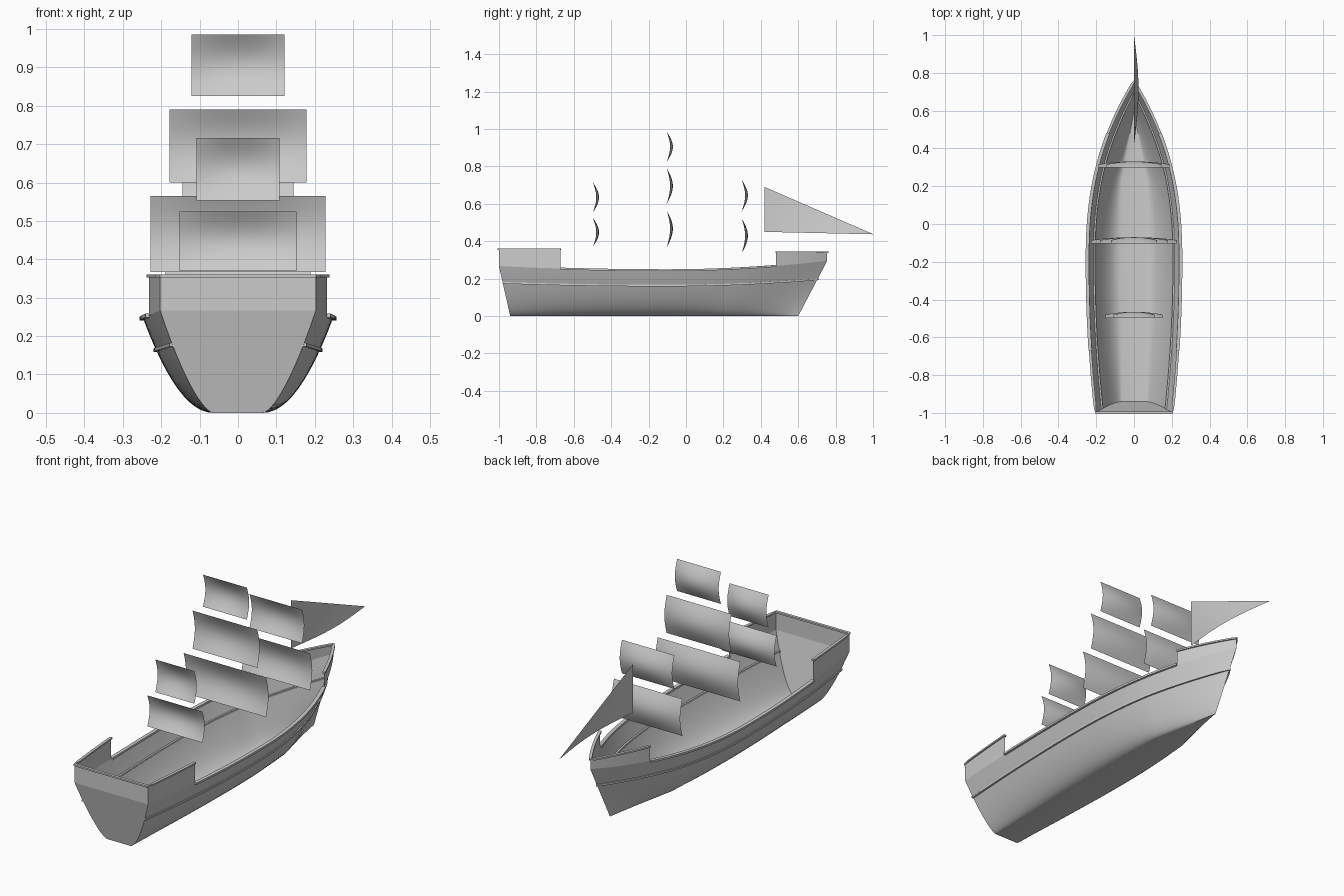
import bpy
import math
from mathutils import Vector

cube = bpy.data.objects.get("Cube")
if cube:
    bpy.data.objects.remove(cube)

grey = bpy.data.materials.new("plain_grey")
grey.use_nodes = True
COLOUR = (0.6, 0.6, 0.6, 1)
grey.diffuse_color = COLOUR
grey.node_tree.nodes["Principled BSDF"].inputs["Base Color"].default_value = COLOUR


def make(name, verts, faces, smooth=True):
    mesh = bpy.data.meshes.new(name)
    mesh.from_pydata([tuple(v) for v in verts], [], faces)
    mesh.materials.append(grey)
    mesh.validate()
    obj = bpy.data.objects.new(name, mesh)
    bpy.context.collection.objects.link(obj)
    if smooth:
        bpy.ops.object.select_all(action="DESELECT")
        obj.select_set(True)
        bpy.context.view_layer.objects.active = obj
        bpy.ops.object.shade_smooth_by_angle(angle=math.radians(30))
    return obj


def grid(name, rows, smooth=True):
    """Sheet through equally long rows of points."""
    n = len(rows[0])
    faces = [(i * n + j, i * n + j + 1, (i + 1) * n + j + 1, (i + 1) * n + j)
             for i in range(len(rows) - 1) for j in range(n - 1)]
    return make(name, [p for row in rows for p in row], faces, smooth)


def sweep(name, path, width, height):
    """Rectangular moulding along a path, kept level."""
    verts, faces = [], []
    last = len(path) - 1
    for i, p in enumerate(path):
        run = path[min(i + 1, last)] - path[max(i - 1, 0)]
        out = run.cross(Vector((0, 0, 1))).normalized() * width / 2
        up = Vector((0, 0, height / 2))
        verts += [p + out + up, p + out - up, p - out - up, p - out + up]
    for i in range(last):
        a = i * 4
        faces += [(a + j, a + (j + 1) % 4, a + 4 + (j + 1) % 4, a + 4 + j)
                  for j in range(4)]
    faces += [(0, 1, 2, 3), tuple(last * 4 + j for j in (3, 2, 1, 0))]
    return make(name, verts, faces)


# Hull shape: s runs stern to bow, t runs keel to rail
STERN, BOW = -1.0, 0.755
AFT_END, FORE_START = -0.67, 0.48
AFT_TOP, FORE_TOP = 0.357, 0.342


def s_at(y):
    return (y - STERN) / (BOW - STERN)


def hull_point(s, t, side=1):
    v = t * t
    top_y = STERN + (BOW - STERN) * s
    if top_y > -0.2:
        half = 0.247 * (1 - min(1, (top_y + 0.2) / (BOW + 0.2)) ** 2.4)
    else:
        half = 0.247 - 0.044 * ((top_y + 0.2) / 0.8) ** 2
    rise = 0.05 if top_y > -0.1 else 0.022
    reach = BOW + 0.1 if top_y > -0.1 else 0.9
    sheer = 0.245 + rise * ((top_y + 0.1) / reach) ** 2
    keel = 0.065 * min(1, (1 - s) / 0.24)
    keel = min(keel, half)
    power = 1 + 0.3 * (2 * s - 1) ** 2
    x = keel + (half - keel) * t ** power
    stern_y, bow_y = -0.94 - 0.06 * v, 0.6 + 0.155 * v
    return Vector((side * x, stern_y + (bow_y - stern_y) * s, sheer * v))


def span(a, b, n):
    return [a + (b - a) * i / n for i in range(n + 1)]


def around_bow(start, t, n):
    """Path from one side, round the stem, to the other side."""
    ss = span(start, 1, n)
    return ([hull_point(s, t, -1) for s in ss]
            + [hull_point(s, t, 1) for s in reversed(ss[:-1])])


S_AFT, S_FORE = s_at(AFT_END), s_at(FORE_START)
stations = span(0, S_AFT, 8) + span(S_AFT, S_FORE, 24)[1:] + span(S_FORE, 1, 14)[1:]
levels = span(0, 1, 12)
grid("hull", [[hull_point(s, t, -1) for t in reversed(levels)]
              + [hull_point(s, t, 1) for t in levels] for s in stations])

# Transom
grid("transom", [[hull_point(0, t, -1), hull_point(0, t, 1)] for t in levels], False)


# Raised bulwarks at both ends
def lifted(path, z):
    return [Vector((p.x, p.y, z)) for p in path]


aft_side = [hull_point(s, 1, -1) for s in span(S_AFT, 0, 8)]
aft_path = aft_side + [Vector((-p.x, p.y, p.z)) for p in reversed(aft_side)]
fore_path = around_bow(S_FORE, 1, 14)
for name, path, top in (("aft", aft_path, AFT_TOP), ("fore", fore_path, FORE_TOP)):
    grid(name + "_bulwark", [path, lifted(path, top)])
    sweep(name + "_bulwark_cap", lifted(path, top), 0.014, 0.008)

# Waist rails and the moulding along the hull
for side, label in ((1, "left"), (-1, "right")):
    waist = [hull_point(s, 1, side) for s in span(S_AFT, S_FORE, 24)]
    sweep(label + "_rail", waist, 0.018, 0.01)
sweep("hull_moulding", around_bow(0, math.sqrt(0.665), 44), 0.014, 0.009)


# Square sails, bellied forward
def square_sail(name, y, bottom, top, half):
    rows = []
    for v in span(0, 1, 12):
        belly = math.sin(math.pi * v)
        rows.append([Vector((half * u, y + belly * (0.018 + 0.015 * (1 - u * u)),
                             bottom + (top - bottom) * v))
                     for u in span(-1, 1, 12)])
    grid(name, rows)


for name, y, bottom, top, half in (
        ("mizzen_lower_sail", -0.498, 0.37, 0.525, 0.152),
        ("mizzen_upper_sail", -0.498, 0.553, 0.716, 0.108),
        ("main_lower_sail", -0.103, 0.367, 0.565, 0.228),
        ("main_middle_sail", -0.103, 0.6, 0.79, 0.179),
        ("main_upper_sail", -0.103, 0.825, 0.985, 0.121),
        ("fore_lower_sail", 0.298, 0.337, 0.522, 0.189),
        ("fore_upper_sail", 0.298, 0.56, 0.728, 0.145)):
    square_sail(name, y, bottom, top, half)

# Triangular headsail
jib = []
for u in span(0, 1, 16):
    low, high = 0.45 - 0.013 * u, 0.69 - 0.252 * u
    jib.append([Vector((0.024 * math.sin(math.pi * u) * (1 - v), 0.42 + 0.58 * u,
                        low + (high - low) * v)) for v in span(0, 1, 8)])
grid("jib_sail", jib)
